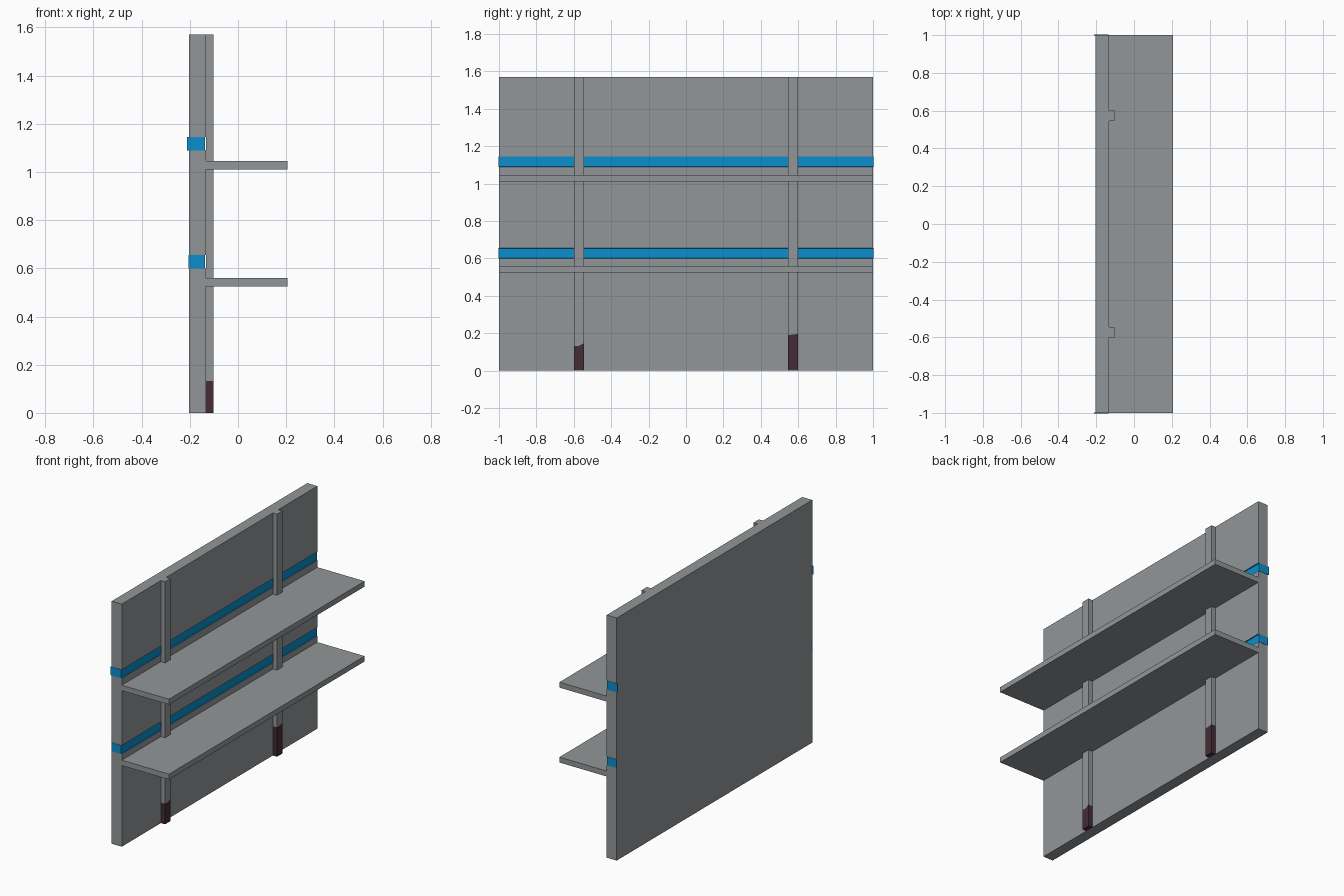
import bpy, bmesh

if "Cube" in bpy.data.objects:
    bpy.data.objects.remove(bpy.data.objects["Cube"])


def material(name, rgb):
    m = bpy.data.materials.new(name)
    m.diffuse_color = (*rgb, 1)
    m.use_nodes = True
    m.node_tree.nodes["Principled BSDF"].inputs["Base Color"].default_value = m.diffuse_color
    return m


grey = material("grey", (0.287, 0.305, 0.314))
blue = material("blue", (0.003, 0.275, 0.61))
dark = material("dark_brown", (0.058, 0.025, 0.034))


def finish(name, bm, mats):
    bmesh.ops.recalc_face_normals(bm, faces=bm.faces)
    me = bpy.data.meshes.new(name)
    bm.to_mesh(me)
    bm.free()
    for m in mats:
        me.materials.append(m)
    ob = bpy.data.objects.new(name, me)
    bpy.context.collection.objects.link(ob)
    return ob


def prism(name, outline, x0, x1, mat):
    """Extrude a (y, z) outline along x."""
    bm = bmesh.new()
    a = [bm.verts.new((x0, y, z)) for y, z in outline]
    b = [bm.verts.new((x1, y, z)) for y, z in outline]
    bm.faces.new(a)
    bm.faces.new(b)
    for i in range(len(a)):
        j = (i + 1) % len(a)
        bm.faces.new((a[i], a[j], b[j], b[i]))
    return finish(name, bm, [mat])


def box(name, x0, x1, y0, y1, z0, z1, mat):
    return prism(name, [(y0, z0), (y1, z0), (y1, z1), (y0, z1)], x0, x1, mat)


XB, XF, TOP = -0.204, -0.132, 1.57
BANDS = [(0.60, 0.655), (1.09, 1.145)]
SHELVES = [(0.525, 0.56), (1.01, 1.045)]

# Wall panel: stacked sections, slightly recessed at the blue bands
rows = [(0, XF)]
for lo, hi in BANDS:
    rows += [(lo, XF), (lo + 0.001, XF - 0.006), (hi - 0.001, XF - 0.006), (hi, XF)]
rows.append((TOP, XF))
bm = bmesh.new()
rings = [[bm.verts.new(p) for p in ((XB, -1, z), (xf, -1, z), (xf, 1, z), (XB, 1, z))]
         for z, xf in rows]
bm.faces.new(rings[0])
bm.faces.new(rings[-1])
for a, b in zip(rings, rings[1:]):
    for i in range(4):
        j = (i + 1) % 4
        f = bm.faces.new((a[i], a[j], b[j], b[i]))
        c = f.calc_center_median()
        # Bands are blue on the front and ends, never on the back
        if c.x > XB + 0.01 and any(lo < c.z < hi for lo, hi in BANDS):
            f.material_index = 1
finish("wall_panel", bm, [grey, blue])

# Small blue end tabs that overhang the back edge at the bands
for (lo, hi), over in zip(BANDS, (0.001, 0.008)):
    for s in (-1, 1):
        y0, y1 = sorted((s * 0.999, s * 1.002))
        box("band_end_tab", XB - over, XF - 0.004, y0, y1, lo, hi, blue)

# Shelves
for lo, hi in SHELVES:
    box("shelf", XF, 0.206, -1, 1, lo, hi, grey)

# Posts, broken by the shelves, each with a dark worn foot
feet = [(-0.60, -0.545, (0.133, 0.133, 0.147)), (0.545, 0.60, (0.19, 0.193, 0.196))]
for y0, y1, (za, zm, zb) in feet:
    ym = (y0 + y1) / 2
    edge = [(y0, za), (ym, zm), (y1, zb)]
    prism("post_foot", [(y1, 0), (y0, 0)] + edge, XF, -0.102, dark)
    prism("post_lower", edge + [(y1, SHELVES[0][0]), (y0, SHELVES[0][0])], XF, -0.102, grey)
    box("post_middle", XF, -0.102, y0, y1, SHELVES[0][1], SHELVES[1][0], grey)
    box("post_upper", XF, -0.102, y0, y1, SHELVES[1][1], TOP, grey)
